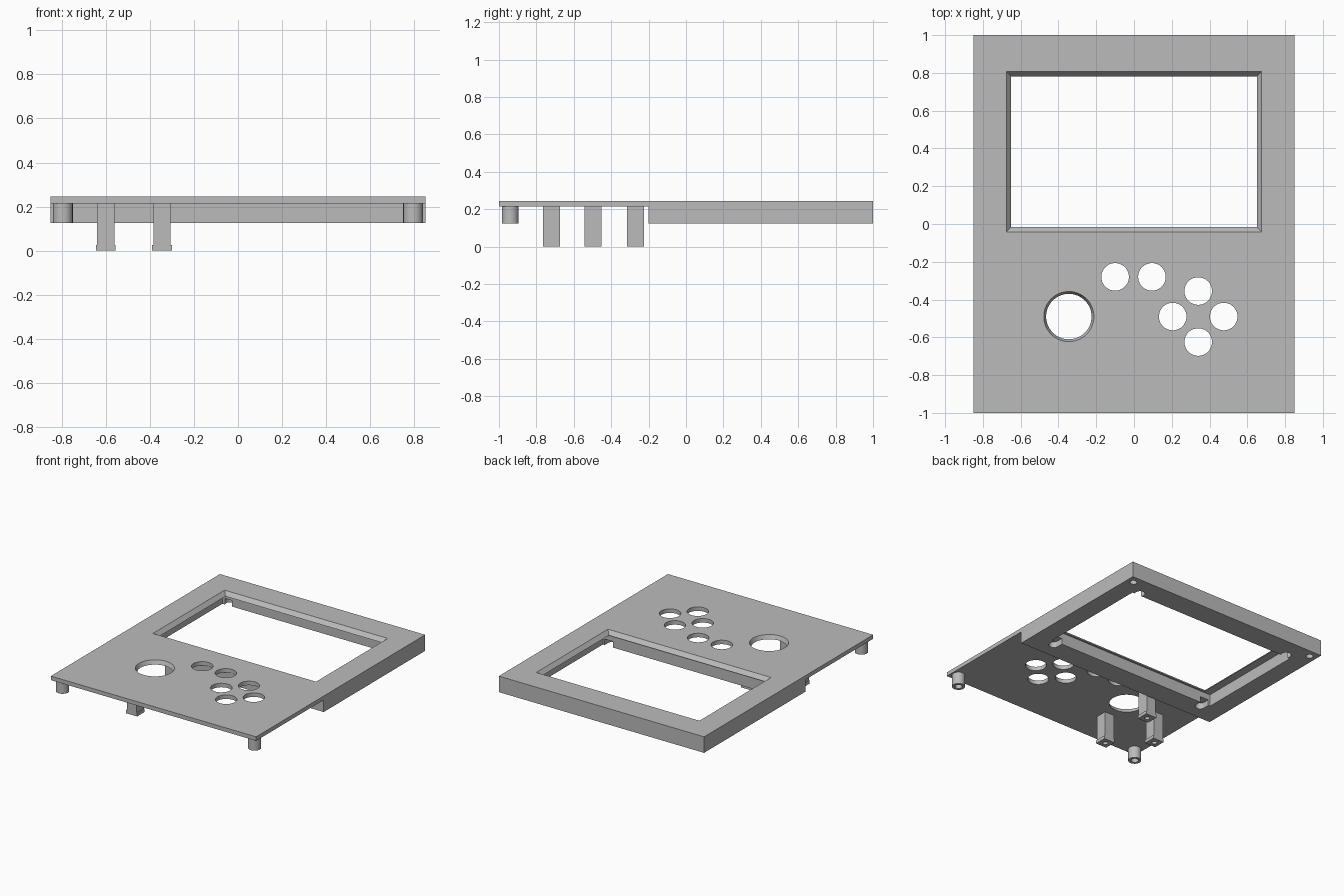
import bpy, bmesh
from mathutils import Vector

cube = bpy.data.objects.get("Cube")
if cube:
    bpy.data.objects.remove(cube, do_unlink=True)

TOP, PLATE_BOTTOM, FRAME_BOTTOM = 0.245, 0.215, 0.125

grey = bpy.data.materials.new("plain_grey")
grey.use_nodes = True
grey.diffuse_color = (0.5, 0.5, 0.5, 1)
grey.node_tree.nodes["Principled BSDF"].inputs["Base Color"].default_value = (0.5, 0.5, 0.5, 1)


def add_object(name, bm):
    bmesh.ops.recalc_face_normals(bm, faces=bm.faces)
    mesh = bpy.data.meshes.new(name)
    bm.to_mesh(mesh)
    bm.free()
    mesh.materials.append(grey)
    obj = bpy.data.objects.new(name, mesh)
    bpy.context.collection.objects.link(obj)
    return obj


def box(name, x, y, z):
    """Box from (low, high) pairs."""
    bm = bmesh.new()
    bmesh.ops.create_cube(bm, size=1)
    for v in bm.verts:
        v.co = Vector([(a + b) / 2 + c * (b - a) for (a, b), c in zip((x, y, z), v.co)])
    return add_object(name, bm)


def round_bar(name, x, y, z, r_low, r_high=None, sides=40):
    """Cylinder or cone standing between two heights."""
    bm = bmesh.new()
    bmesh.ops.create_cone(bm, cap_ends=True, segments=sides, radius1=r_low,
                          radius2=r_high or r_low, depth=z[1] - z[0])
    bmesh.ops.translate(bm, verts=bm.verts, vec=(x, y, (z[0] + z[1]) / 2))
    return add_object(name, bm)


def cut(obj, cutters):
    """Subtract the cutters, then discard them."""
    bpy.context.view_layer.objects.active = obj
    for c in cutters:
        c.hide_render = True
        mod = obj.modifiers.new("cut", "BOOLEAN")
        mod.operation, mod.solver, mod.object = "DIFFERENCE", "EXACT", c
        bpy.ops.object.modifier_apply(modifier=mod.name)
        bpy.data.objects.remove(c, do_unlink=True)


def smooth(obj):
    bpy.ops.object.select_all(action="DESELECT")
    obj.select_set(True)
    bpy.context.view_layer.objects.active = obj
    bpy.ops.object.shade_smooth_by_angle(angle=0.52)


# Front panel: stepped side profile, thin at the front and thick at the back
bm = bmesh.new()
profile = [(-1, TOP), (-1, PLATE_BOTTOM), (-0.2, PLATE_BOTTOM),
           (-0.2, FRAME_BOTTOM), (1, FRAME_BOTTOM), (1, TOP)]
side = bm.faces.new([bm.verts.new((-0.85, y, z)) for y, z in profile])
ext = bmesh.ops.extrude_face_region(bm, geom=[side])
bmesh.ops.translate(bm, vec=(1.7, 0, 0),
                    verts=[v for v in ext["geom"] if isinstance(v, bmesh.types.BMVert)])
panel = add_object("panel", bm)

# Screen pocket underneath and the bevelled window above it
pocket = box("pocket_cutter", (-0.71, 0.71), (-0.03, 0.83), (0.1, PLATE_BOTTOM))
window = box("window_cutter", (-0.642, 0.642), (-0.008, 0.773), (0.205, 0.255))
for v in window.data.vertices:
    if v.co.z > 0.23:
        v.co.x += 0.042 if v.co.x > 0 else -0.042
        v.co.y += 0.042 if v.co.y > 0.4 else -0.042
cutters = [pocket, window]

# Screen tab notches and corner screw holes in the thick frame
for s in (-1, 1):
    cutters += [
        round_bar("notch_cutter", s * 0.66, -0.075, (0.1, 0.17), 0.035),
        box("notch_cutter", (s * 0.66 - 0.035, s * 0.66 + 0.035), (-0.075, 0), (0.1, 0.17)),
        round_bar("notch_cutter", s * 0.66, 0.85, (0.1, 0.17), 0.035),
        round_bar("screw_cutter", s * 0.795, 0.94, (0.1, 0.2), 0.025),
    ]

# Button holes and the tapered thumbstick hole
for x, y in [(-0.1, -0.28), (0.095, -0.28), (0.34, -0.355),
             (0.34, -0.625), (0.205, -0.49), (0.475, -0.49)]:
    cutters.append(round_bar("button_cutter", x, y, (0.1, 0.3), 0.073))
cutters.append(round_bar("stick_cutter", -0.345, -0.49, (0.205, 0.255), 0.116, 0.137, 64))
cut(panel, cutters)
smooth(panel)

# Round screw posts under the front corners
for s, label in ((-1, "right"), (1, "left")):
    post = round_bar(label + "_screw_post", s * 0.795, -0.94, (FRAME_BOTTOM, 0.22), 0.045)
    cut(post, [round_bar("bore_cutter", s * 0.795, -0.94, (0.1, 0.2), 0.025)])
    smooth(post)

# Square thumbstick posts, each with a slightly wider foot
for i, (x, y) in enumerate([(-0.345, -0.72), (-0.345, -0.27), (-0.6, -0.497)], 1):
    for part, half, z in (("column", 0.039, (0.025, 0.22)), ("foot", 0.045, (0, 0.025))):
        obj = box(f"stick_post_{part}_{i}", (x - half, x + half), (y - 0.045, y + 0.045), z)
        cut(obj, [round_bar("bore_cutter", x, y, (-0.05, 0.12), 0.018, sides=24)])
